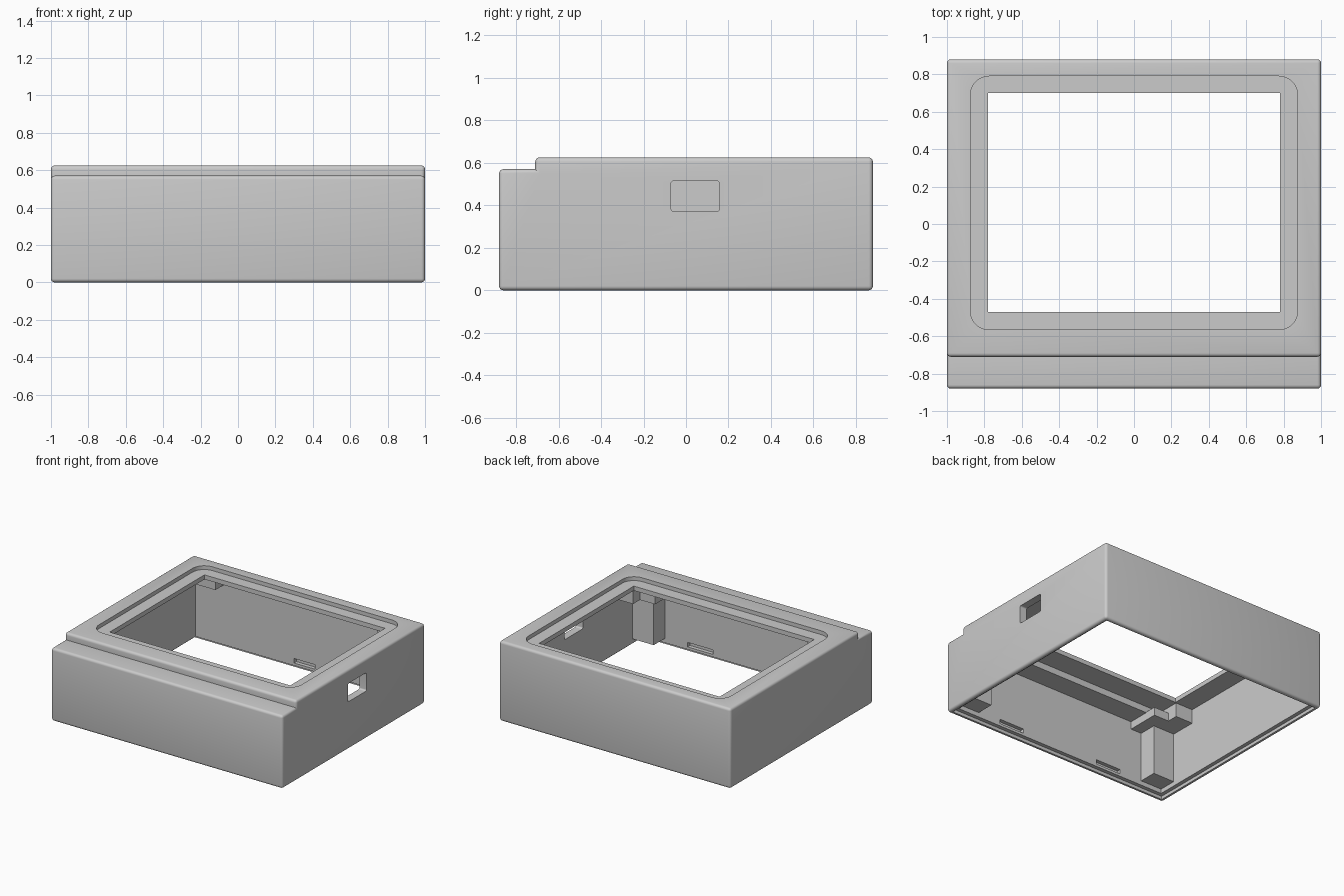
import bpy, bmesh

cube = bpy.data.objects.get("Cube")
if cube:
    bpy.data.objects.remove(cube, do_unlink=True)

# Single grey plastic
grey = bpy.data.materials.new("grey_plastic")
grey.use_nodes = True
COLOR = (0.6, 0.6, 0.6, 1)
grey.diffuse_color = COLOR
for node in grey.node_tree.nodes:
    if node.type == 'BSDF_PRINCIPLED':
        node.inputs["Base Color"].default_value = COLOR


def make_object(name, bm):
    bmesh.ops.recalc_face_normals(bm, faces=bm.faces)
    mesh = bpy.data.meshes.new(name)
    bm.to_mesh(mesh)
    bm.free()
    mesh.materials.append(grey)
    obj = bpy.data.objects.new(name, mesh)
    bpy.context.collection.objects.link(obj)
    return obj


def extrude_side(name, profile, half_width, radius=0):
    """Extrude a (y, z) outline along x, rounding its convex edges."""
    bm = bmesh.new()
    face = bm.faces.new([bm.verts.new((-half_width, y, z)) for y, z in profile])
    new = bmesh.ops.extrude_face_region(bm, geom=[face])["geom"]
    for v in new:
        if isinstance(v, bmesh.types.BMVert):
            v.co.x = half_width
    bmesh.ops.recalc_face_normals(bm, faces=bm.faces)
    if radius:
        edges = [e for e in bm.edges if e.is_convex]
        bmesh.ops.bevel(bm, geom=edges, offset=radius, segments=4,
                        profile=0.5, affect='EDGES', clamp_overlap=True)
    return make_object(name, bm)


def box(name, x, y, z, radius=0, axis=2):
    """Box from ranges, optionally rounding the edges along one axis."""
    bm = bmesh.new()
    bmesh.ops.create_cube(bm, size=1)
    for v in bm.verts:
        for i, (lo, hi) in enumerate((x, y, z)):
            v.co[i] = lo if v.co[i] < 0 else hi
    if radius:
        edges = [e for e in bm.edges
                 if abs(e.verts[0].co[axis] - e.verts[1].co[axis]) > 1e-4]
        bmesh.ops.bevel(bm, geom=edges, offset=radius, segments=8,
                        profile=0.5, affect='EDGES')
    return make_object(name, bm)


def step_profile(front, back, bottom, top, step_y, step_z):
    return [(front, bottom), (back, bottom), (back, top),
            (step_y, top), (step_y, step_z), (front, step_z)]


# Outer housing with the stepped front
housing = extrude_side("housing", step_profile(-0.88, 0.88, 0, 0.625, -0.71, 0.57), 1, 0.02)

# Cavity, lid rebate, window, window recess and side port
cutters = [
    extrude_side("cavity_cutter", step_profile(-0.82, 0.82, -0.1, 0.56, -0.65, 0.51), 0.94),
    box("rebate_cutter", (-0.97, 0.97), (-0.85, 0.85), (-0.1, 0.025)),
    box("window_cutter", (-0.78, 0.78), (-0.47, 0.70), (0.4, 0.8)),
    box("recess_cutter", (-0.875, 0.875), (-0.565, 0.79), (0.595, 0.8), 0.1),
    box("port_cutter", (0.9, 1.1), (-0.07, 0.157), (0.372, 0.515), 0.012, 0),
]
# Clip slots inside the front and back walls
for x, y, half in ((-0.45, -0.82, 0.11), (0.45, -0.82, 0.11), (0, 0.82, 0.09)):
    cutters.append(box("slot_cutter", (x - half, x + half),
                       (y - 0.03, y + 0.03), (0.045, 0.08)))

for cutter in cutters:
    cutter.hide_render = True
    mod = housing.modifiers.new(cutter.name, 'BOOLEAN')
    mod.operation = 'DIFFERENCE'
    mod.solver = 'EXACT'
    mod.object = cutter

# Bake the cuts and drop the cutters
graph = bpy.context.evaluated_depsgraph_get()
baked = bpy.data.meshes.new_from_object(housing.evaluated_get(graph))
housing.modifiers.clear()
housing.data = baked
for cutter in cutters:
    bpy.data.objects.remove(cutter, do_unlink=True)

bpy.ops.object.select_all(action='DESELECT')
housing.select_set(True)
bpy.context.view_layer.objects.active = housing
bpy.ops.object.shade_smooth_by_angle(angle=0.6)

# Corner posts and mounting brackets, mirrored left and right
for side, s in (("left", 1), ("right", -1)):
    def corner(name, inner, y, z):
        box(side + "_" + name, sorted((s * inner, s * 0.95)), y, z)

    corner("front_post", 0.755, (-0.83, -0.68), (0.06, 0.52))
    corner("front_bracket_long", 0.79, (-0.83, -0.475), (0.45, 0.565))
    corner("front_bracket_wide", 0.66, (-0.83, -0.56), (0.45, 0.515))
    corner("back_bracket", 0.70, (0.72, 0.83), (0.49, 0.565))
